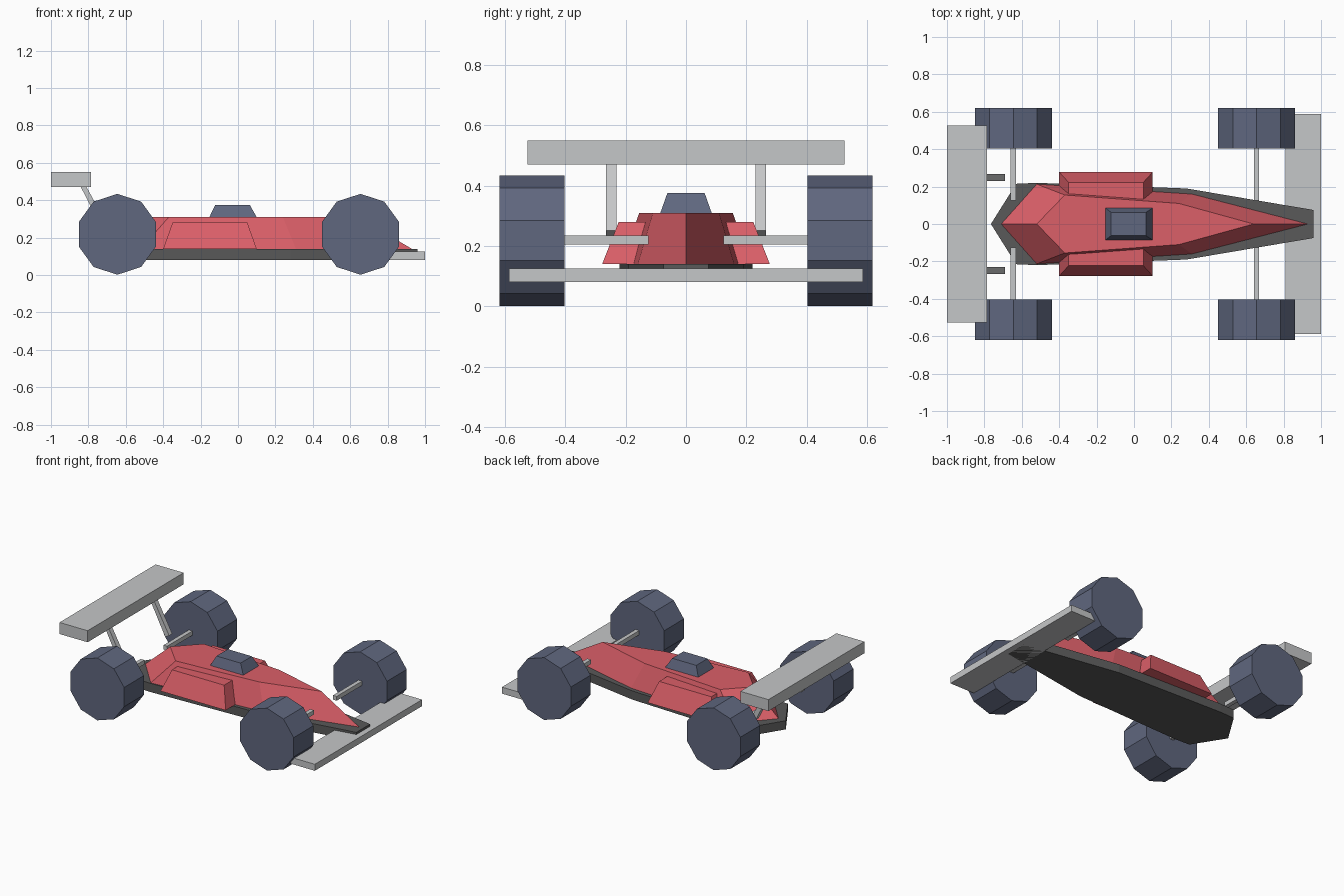
import bpy
import bmesh
from math import cos, sin, pi

default = bpy.data.objects.get("Cube")
if default:
    bpy.data.objects.remove(default, do_unlink=True)


def material(name, rgb):
    mat = bpy.data.materials.new(name)
    mat.use_nodes = True
    colour = (*rgb, 1)
    mat.diffuse_color = colour
    mat.node_tree.nodes["Principled BSDF"].inputs["Base Color"].default_value = colour
    return mat


RED = material("red_paint", (0.71, 0.115, 0.14))
BLUE = material("slate_blue", (0.115, 0.135, 0.21))
SILVER = material("light_grey", (0.56, 0.57, 0.58))
DARK = material("dark_grey", (0.1, 0.1, 0.1))


def loft(name, ring_a, ring_b, mat):
    """Closed solid joining two rings with the same number of points."""
    bm = bmesh.new()
    a = [bm.verts.new(p) for p in ring_a]
    b = [bm.verts.new(p) for p in ring_b]
    bm.faces.new(a)
    bm.faces.new(b)
    for i in range(len(a)):
        j = (i + 1) % len(a)
        bm.faces.new((a[i], a[j], b[j], b[i]))
    bmesh.ops.recalc_face_normals(bm, faces=bm.faces[:])
    mesh = bpy.data.meshes.new(name)
    bm.to_mesh(mesh)
    bm.free()
    mesh.materials.append(mat)
    obj = bpy.data.objects.new(name, mesh)
    bpy.context.collection.objects.link(obj)
    return obj


def symmetric(half, z):
    """Mirror a half outline across y = 0, keeping centre points single."""
    other = [(x, -y) for x, y in reversed(half) if y]
    return [(x, y, z) for x, y in half + other]


def rect(x0, x1, y0, y1, z):
    return [(x0, y0, z), (x1, y0, z), (x1, y1, z), (x0, y1, z)]


def box(name, x0, x1, y0, y1, z0, z1, mat):
    return loft(name, rect(x0, x1, y0, y1, z0), rect(x0, x1, y0, y1, z1), mat)


# Floor plate
floor = [(-0.765, 0), (-0.63, 0.215), (-0.52, 0.22), (0.28, 0.19), (0.96, 0.075)]
loft("floor_plate", symmetric(floor, 0.08), symmetric(floor, 0.14), DARK)

# Pointed body shell, tapering upward
body_base = [(-0.71, 0), (-0.52, 0.213), (0.31, 0.16), (0.93, 0)]
body_top = [(-0.52, 0), (-0.37, 0.155), (0.24, 0.11), (0.64, 0)]
loft("body", symmetric(body_base, 0.14), symmetric(body_top, 0.31), RED)

# Cockpit canopy
loft("cockpit", rect(-0.153, 0.1, -0.085, 0.085, 0.31),
     rect(-0.122, 0.063, -0.062, 0.062, 0.375), BLUE)

# Wings
box("front_wing", 0.81, 1, -0.587, 0.587, 0.08, 0.125, SILVER)
box("rear_wing", -1, -0.785, -0.526, 0.526, 0.47, 0.55, SILVER)

# Slanted strut outline in the x-z plane
strut = [(-0.72, 0.235), (-0.69, 0.252), (-0.815, 0.48), (-0.845, 0.48)]

for side, s in (("left", 1), ("right", -1)):
    # Side pods
    inner, low, high = 0.1 * s, 0.278 * s, 0.223 * s
    loft("side_pod_" + side, rect(-0.4, 0.1, inner, low, 0.14),
         rect(-0.35, 0.05, inner, high, 0.28), RED)

    # Rear wing struts
    loft("wing_strut_" + side, [(x, 0.231 * s, z) for x, z in strut],
         [(x, 0.266 * s, z) for x, z in strut], SILVER)

    # Wheels and axles
    for end, cx in (("rear", -0.645), ("front", 0.655)):
        rim = [(cx + 0.216 * sin(i * pi / 5), 0.218 + 0.216 * cos(i * pi / 5))
               for i in range(10)]
        loft(end + "_wheel_" + side, [(x, 0.403 * s, z) for x, z in rim],
             [(x, 0.619 * s, z) for x, z in rim], BLUE)
        box(end + "_axle_" + side, cx - 0.014, cx + 0.014,
            0.125 * s, 0.41 * s, 0.205, 0.235, SILVER)
